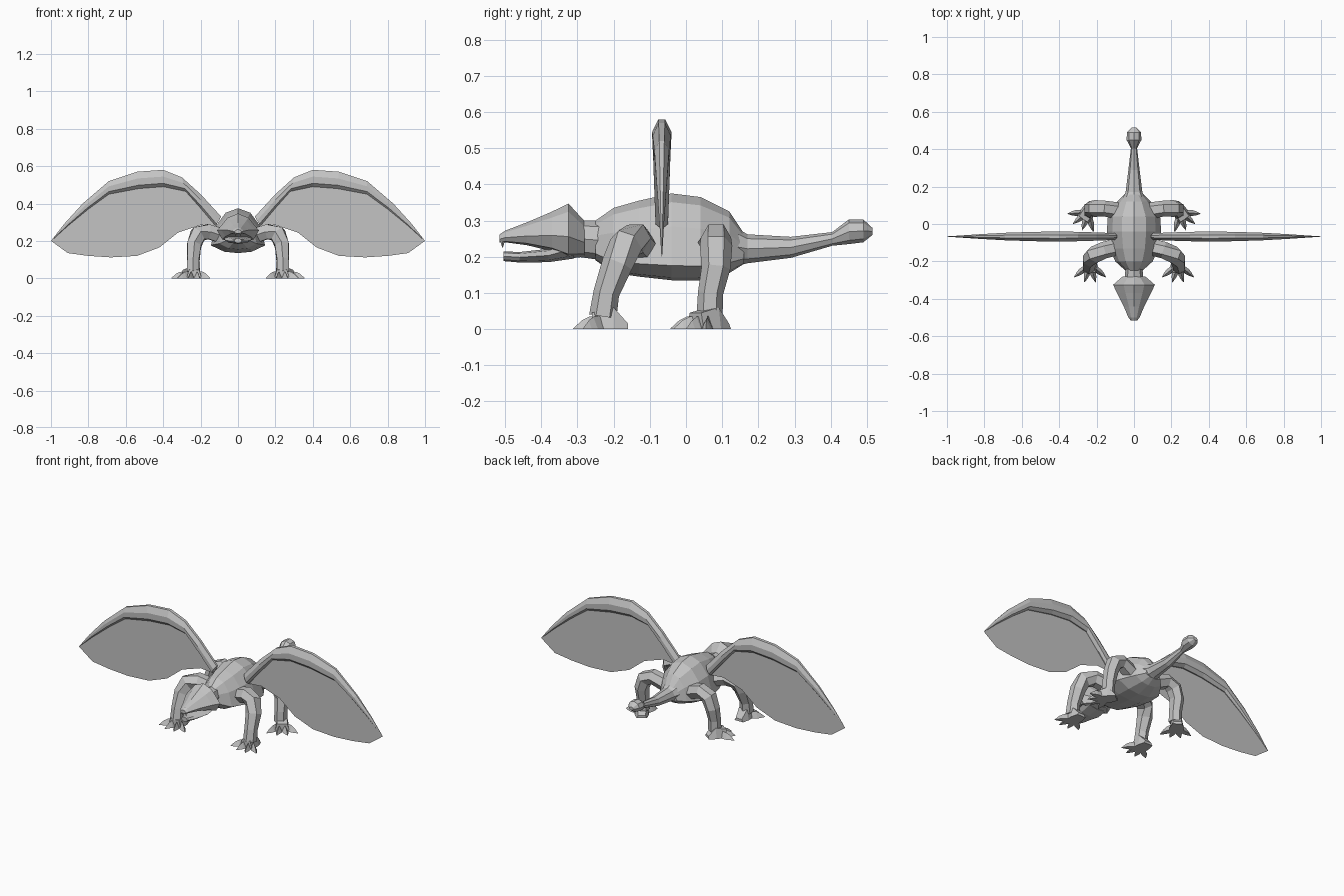
import bpy
import math
from mathutils import Vector

cube = bpy.data.objects.get("Cube")
if cube:
    bpy.data.objects.remove(cube, do_unlink=True)

grey = bpy.data.materials.new("stone_grey")
grey.use_nodes = True
grey.diffuse_color = (0.55, 0.55, 0.55, 1)
grey.node_tree.nodes["Principled BSDF"].inputs["Base Color"].default_value = (0.55, 0.55, 0.55, 1)


def make(name, verts, faces, mirrored=False):
    mesh = bpy.data.meshes.new(name)
    mesh.from_pydata([tuple(v) for v in verts], [], faces)
    mesh.materials.append(grey)
    obj = bpy.data.objects.new(name, mesh)
    bpy.context.collection.objects.link(obj)
    # make the normals point outwards
    bpy.context.view_layer.objects.active = obj
    bpy.ops.object.mode_set(mode="EDIT")
    bpy.ops.mesh.select_all(action="SELECT")
    bpy.ops.mesh.normals_make_consistent(inside=False)
    bpy.ops.object.mode_set(mode="OBJECT")
    if mirrored:
        mirror = obj.modifiers.new("mirror", "MIRROR")
        mirror.use_mirror_merge = False
    return obj


def loft(name, rings, mirrored=False):
    """Skin a list of equal rings and cap both ends."""
    n = len(rings[0])
    verts = [p for ring in rings for p in ring]
    faces = []
    for i in range(len(rings) - 1):
        for j in range(n):
            k = (j + 1) % n
            faces.append((i * n + j, i * n + k, (i + 1) * n + k, (i + 1) * n + j))
    faces.append(tuple(range(n)))
    faces.append(tuple(range(len(verts) - n, len(verts))))
    return make(name, verts, faces, mirrored)


def cross_sections(stations, profile):
    """Rings along y from (y, bottom, top, half width) and a half profile."""
    full = profile + [(-x, z) for x, z in reversed(profile) if x > 0]
    return [[(x * w, y, lo + z * (hi - lo)) for x, z in full]
            for y, lo, hi, w in stations]


def tube(name, path, sides=6):
    """Tapered limb along (x, y, z, radius) points."""
    points = [Vector(p[:3]) for p in path]
    rings = []
    for i, p in enumerate(points):
        along = (points[min(i + 1, len(points) - 1)] - points[max(i - 1, 0)]).normalized()
        u = Vector((0, 1, 0))
        u = (u - along * u.dot(along)).normalized()
        v = along.cross(u)
        turns = [math.tau * j / sides for j in range(sides)]
        rings.append([p + path[i][3] * (u * math.cos(a) + v * math.sin(a)) for a in turns])
    return loft(name, rings, True)


# Body, widest at the belly edge
barrel = [(0, 1), (0.45, 0.9), (0.8, 0.62), (1, 0.17), (0.5, 0.03), (0, 0)]
loft("body", cross_sections([
    (-0.25, 0.19, 0.30, 0.045), (-0.2, 0.155, 0.335, 0.1), (-0.13, 0.145, 0.355, 0.13),
    (-0.04, 0.135, 0.375, 0.145), (0.04, 0.135, 0.365, 0.14),
    (0.12, 0.155, 0.325, 0.09), (0.16, 0.18, 0.265, 0.05)], barrel))

# Neck, tail and tail knob
oval = [(0, 1), (0.7, 0.85), (1, 0.5), (0.7, 0.15), (0, 0)]
loft("neck", cross_sections([(-0.3, 0.2, 0.3, 0.05), (-0.23, 0.19, 0.3, 0.045)], oval))
loft("tail", cross_sections([
    (0.14, 0.175, 0.28, 0.06), (0.17, 0.182, 0.262, 0.045),
    (0.29, 0.197, 0.255, 0.03), (0.42, 0.235, 0.27, 0.015)], oval))
loft("tail_knob", cross_sections([
    (0.4, 0.23, 0.265, 0.014), (0.45, 0.235, 0.303, 0.04),
    (0.49, 0.24, 0.303, 0.037), (0.515, 0.26, 0.28, 0.014)], oval))

# Head: skull, snout and open lower jaw
skull = [(0, 1), (0.5, 0.85), (1, 0.4), (0.75, 0.08), (0, 0)]
loft("head", cross_sections([
    (-0.28, 0.2, 0.298, 0.06), (-0.325, 0.195, 0.347, 0.112), (-0.37, 0.215, 0.325, 0.09),
    (-0.44, 0.232, 0.295, 0.055), (-0.5, 0.24, 0.272, 0.03),
    (-0.515, 0.24, 0.262, 0.018)], skull))
loft("lower_jaw", cross_sections([
    (-0.31, 0.195, 0.25, 0.075), (-0.38, 0.185, 0.222, 0.07),
    (-0.46, 0.184, 0.213, 0.04), (-0.505, 0.188, 0.215, 0.02)], oval))
tube("fangs", [(0.013, -0.507, 0.245, 0.007), (0.013, -0.507, 0.226, 0.001)], 4)

# Legs
tube("front_leg", [
    (0.08, -0.12, 0.225, 0.045), (0.16, -0.14, 0.25, 0.045), (0.215, -0.165, 0.235, 0.048),
    (0.235, -0.19, 0.18, 0.043), (0.24, -0.22, 0.1, 0.036), (0.24, -0.23, 0.035, 0.038)])
tube("hind_leg", [
    (0.08, 0.07, 0.225, 0.045), (0.16, 0.083, 0.253, 0.042), (0.21, 0.083, 0.23, 0.045),
    (0.232, 0.083, 0.17, 0.04), (0.235, 0.068, 0.1, 0.035), (0.235, 0.065, 0.035, 0.036)])


# Feet: flat-soled paw with a fan of clawed toes
def foot(name, heel, heading):
    ahead = Vector((math.sin(heading), -math.cos(heading), 0))
    side = Vector((-ahead.y, ahead.x, 0))
    up = Vector((0, 0, 1))
    base = Vector((heel[0], heel[1], 0))
    rings = []
    for dist, width, height in [(0, 0.028, 0.015), (0.04, 0.038, 0.06), (0.1, 0.04, 0.045)]:
        c = base + ahead * dist
        rings.append([c - side * width, c + side * width,
                      c + side * width * 0.7 + up * height,
                      c - side * width * 0.7 + up * height])
    loft(name, rings, True)
    for i, fan in enumerate((-50, -16, 16, 50)):
        turn = heading + math.radians(fan)
        d = Vector((math.sin(turn), -math.cos(turn), 0))
        s = Vector((-d.y, d.x, 0))
        root = base + ahead * 0.07 + side * fan * 0.0004
        toe = []
        for dist, width, height in [(0, 0.014, 0.04), (0.04, 0.016, 0.034),
                                    (0.06, 0.011, 0.024), (0.085, 0.001, 0.002)]:
            c = root + d * dist
            toe.append([c - s * width, c + s * width, c + up * height])
        loft(f"{name}_toe_{i + 1}", toe, True)


foot("front_foot", (0.235, -0.16), 0)
foot("hind_foot", (0.215, 0.108), math.radians(35))

# Wings: (arm top, arm underside, membrane edge, half thickness) from root to tip
wing_y = -0.067
wing = [
    ((0.09, 0.33), (0.12, 0.28), (0.12, 0.279), 0.018),
    ((0.2, 0.45), (0.2, 0.375), (0.2, 0.285), 0.022),
    ((0.3, 0.54), (0.28, 0.465), (0.32, 0.245), 0.025),
    ((0.4, 0.58), (0.4, 0.49), (0.42, 0.165), 0.027),
    ((0.54, 0.57), (0.53, 0.48), (0.54, 0.12), 0.025),
    ((0.69, 0.52), (0.69, 0.45), (0.68, 0.112), 0.02),
    ((0.83, 0.4), (0.8, 0.37), (0.8, 0.12), 0.013),
    ((0.93, 0.29), (0.91, 0.28), (0.91, 0.135), 0.006),
    ((1, 0.2), (0.998, 0.2), (0.998, 0.199), 0.001)]
arm_rings = []
sheet = []
for top, under, edge, thick in wing:
    t, b = Vector((top[0], wing_y, top[1])), Vector((under[0], wing_y, under[1]))
    out = Vector((0, thick, 0))
    arm_rings.append([t + out * 0.35, t.lerp(b, 0.4) + out, t.lerp(b, 0.8) + out * 0.95,
                      b + out * 0.25, b - out * 0.25, t.lerp(b, 0.8) - out * 0.95,
                      t.lerp(b, 0.4) - out, t - out * 0.35])
    sheet += [b, Vector((edge[0], wing_y, edge[1]))]
loft("wing_arm", arm_rings, True)
make("wing_membrane", sheet,
     [(2 * i, 2 * i + 1, 2 * i + 3, 2 * i + 2) for i in range(len(wing) - 1)], True)
